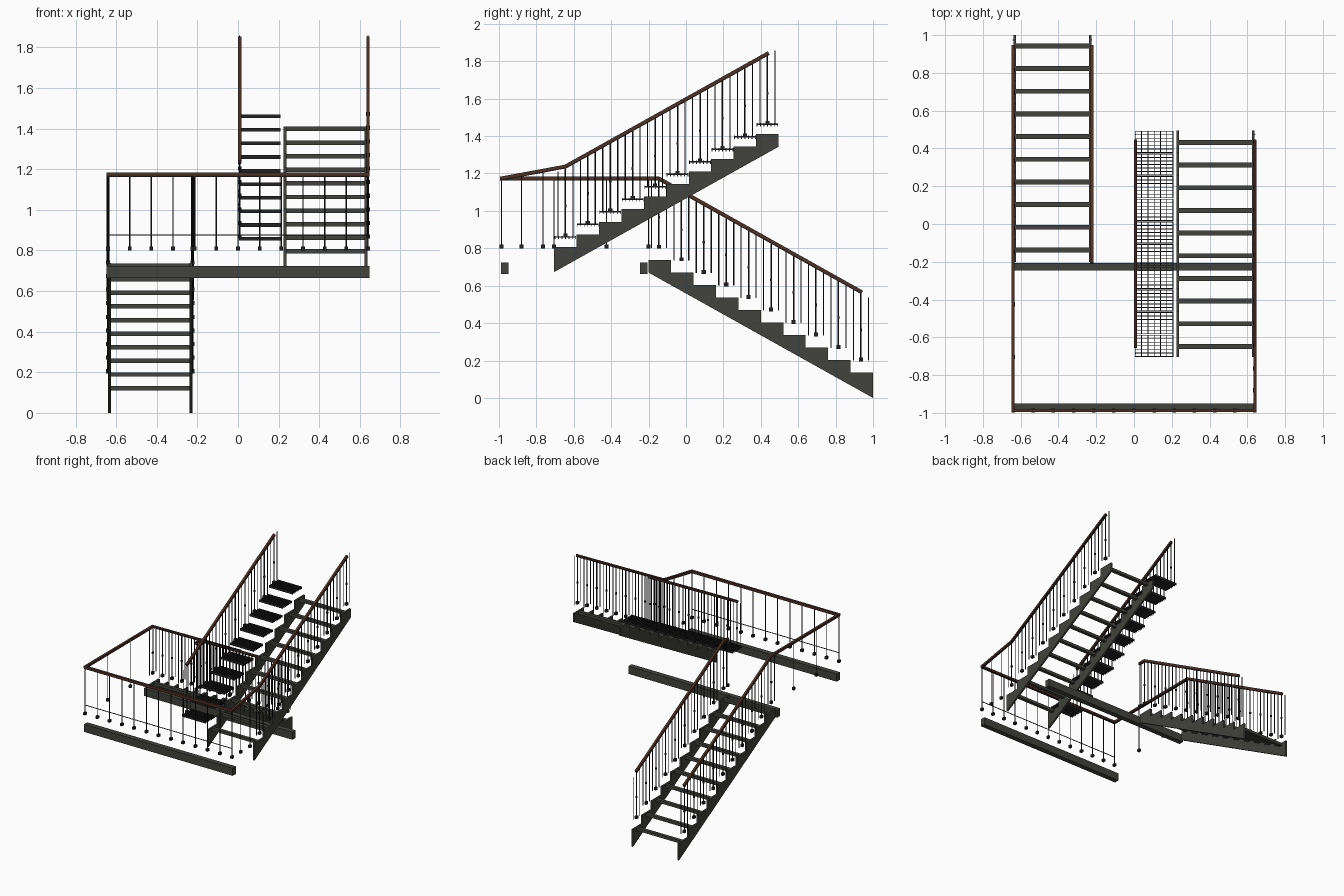
import bpy, bmesh
from mathutils import Vector, Matrix

if "Cube" in bpy.data.objects:
    bpy.data.objects.remove(bpy.data.objects["Cube"])

STEPS, RUN, RISE = 10, 0.12, 0.067


def material(name, rgb):
    m = bpy.data.materials.new(name)
    m.use_nodes = True
    m.diffuse_color = (*rgb, 1)
    m.node_tree.nodes["Principled BSDF"].inputs["Base Color"].default_value = (*rgb, 1)
    return m


STEEL = material("grey steel", (0.055, 0.055, 0.047))
IRON = material("black iron", (0.016, 0.016, 0.016))
WOOD = material("brown wood", (0.08, 0.03, 0.018))


def finish(bm, name, mat, smooth=False):
    bmesh.ops.recalc_face_normals(bm, faces=bm.faces)
    mesh = bpy.data.meshes.new(name)
    bm.to_mesh(mesh)
    bm.free()
    mesh.materials.append(mat)
    ob = bpy.data.objects.new(name, mesh)
    bpy.context.collection.objects.link(ob)
    if smooth:
        bpy.ops.object.select_all(action="DESELECT")
        bpy.context.view_layer.objects.active = ob
        ob.select_set(True)
        bpy.ops.object.shade_smooth_by_angle()


def box(bm, center, size):
    mat = Matrix.Translation(center) @ Matrix.Diagonal((*size, 1))
    bmesh.ops.create_cube(bm, size=1, matrix=mat)


def rod(bm, a, b, radius):
    a, b = Vector(a), Vector(b)
    rot = (b - a).to_track_quat("Z", "Y").to_matrix().to_4x4()
    bmesh.ops.create_cone(bm, cap_ends=True, segments=8, radius1=radius, radius2=radius,
                          depth=(b - a).length, matrix=Matrix.Translation((a + b) / 2) @ rot)


def post(bm, x, y, z, top, radius=0.003):
    """Baluster standing on a square foot."""
    rod(bm, (x, y, z), (x, y, top), radius)
    box(bm, (x, y, z), (0.018, 0.022, 0.02))


def sweep(name, points, mat, width, height, drop):
    """Rectangular section swept along a path, mitred at the bends."""
    bm = bmesh.new()
    pts = [Vector(p) for p in points]
    rings = []
    for i, p in enumerate(pts):
        d = (pts[min(i + 1, len(pts) - 1)] - pts[max(i - 1, 0)]).normalized()
        side = d.cross(Vector((0, 0, 1))).normalized()
        up = side.cross(d).normalized()
        rings.append([bm.verts.new(p + side * s * width / 2 + up * (t * height / 2 - drop))
                      for s, t in ((-1, -1), (1, -1), (1, 1), (-1, 1))])
    for r, s in zip(rings, rings[1:]):
        for k in range(4):
            n = (k + 1) % 4
            bm.faces.new((r[k], r[n], s[n], s[k]))
    bm.faces.new(rings[0])
    bm.faces.new(rings[-1])
    finish(bm, name, mat)


def handrail(name, points):
    """Wooden grip on a black iron bar."""
    sweep(name, points, WOOD, 0.017, 0.015, -0.002)
    sweep(name + "_core", points, IRON, 0.014, 0.006, 0.0085)


def stringer(name, x, y0, z0, way):
    """Sawtooth side plate climbing in the way direction along y."""
    outline = [(y0, z0)]
    for i in range(STEPS):
        top = z0 + 0.135 + RISE * i
        outline += [(y0 + way * RUN * i, top), (y0 + way * RUN * (i + 1), top)]
    outline.append((y0 + way * RUN * STEPS, z0 + RISE * STEPS))
    bm = bmesh.new()
    face = bm.faces.new([bm.verts.new((x - 0.007, y, z)) for y, z in outline])
    ext = bmesh.ops.extrude_face_region(bm, geom=[face])
    moved = [v for v in ext["geom"] if isinstance(v, bmesh.types.BMVert)]
    bmesh.ops.translate(bm, verts=moved, vec=(0.014, 0, 0))
    finish(bm, name, STEEL)


def step_bars(name, x0, x1, y0, z0, way):
    bm = bmesh.new()
    for i in range(STEPS):
        y = y0 + way * (0.057 + RUN * i)
        box(bm, ((x0 + x1) / 2, y, z0 + 0.122 + RISE * i), (x1 - x0, 0.026, 0.022))
    finish(bm, name, STEEL)


def flight_balusters(name, x, y0, z0, way, height):
    """One footed, collared post and two thin bars on each step."""
    bm = bmesh.new()
    for i in range(STEPS):
        y, z = y0 + way * RUN * i, z0 + RISE * i
        post(bm, x, y, z, z + height, 0.004)
        box(bm, (x, y, z + 0.158), (0.011, 0.011, 0.014))
        for k in (-1, 1):
            rod(bm, (x, y + k * 0.04, z - 0.005),
                (x, y + k * 0.04, z + height + way * k * 0.0223 - 0.006), 0.003)
    finish(bm, name, IRON, True)


# Lower flight
for side, x in (("right", -0.632), ("left", -0.232)):
    stringer("lower_stringer_" + side, x, 1.0, 0.0, -1)
step_bars("lower_step_bars", -0.632, -0.232, 1.0, 0.0, -1)
for side, x in (("right", -0.64), ("left", -0.224)):
    flight_balusters("lower_balusters_" + side, x, 0.935, 0.205, -1, 0.36)

# Upper flight
for side, x in (("right", 0.231), ("left", 0.631)):
    stringer("upper_stringer_" + side, x, -0.705, 0.673, 1)
step_bars("upper_step_bars", 0.231, 0.631, -0.705, 0.673, 1)
for side, x in (("right", 0.008), ("left", 0.64)):
    flight_balusters("upper_balusters_" + side, x, -0.645, 0.868, 1, 0.37)

# Grated treads
bm = bmesh.new()
for i in range(STEPS):
    y, z = -0.645 + RUN * i, 0.858 + RISE * i
    for k in range(7):
        box(bm, (0.107, y - 0.056 + k * 0.0187, z), (0.206, 0.004, 0.018))
        box(bm, (0.007 + k * 0.0333, y, z + 0.003), (0.004, 0.116, 0.007))
finish(bm, "grated_treads", IRON)

# Landing beams
for name, y in (("front_beam", -0.97), ("rear_beam", -0.227)):
    bm = bmesh.new()
    box(bm, (0, y, 0.694), (1.294, 0.04, 0.06))
    finish(bm, name, STEEL)

# Landing balusters and low rod
bm = bmesh.new()
for i in range(13):
    post(bm, -0.64 + i * 1.28 / 12, -0.987, 0.81, 1.17)
for y in (-0.705, -0.425):
    post(bm, -0.64, y, 0.81, 1.17)
for y, top in ((-0.88, 1.19), (-0.765, 1.212)):
    post(bm, 0.64, y, 0.81, top)
post(bm, -0.224, -0.2, 0.81, 1.17)
rod(bm, (-0.64, -0.987, 0.876), (0.64, -0.987, 0.876), 0.003)
finish(bm, "landing_balusters", IRON, True)

# Handrails
handrail("front_handrail", [(-0.646, -0.987, 1.174), (0.646, -0.987, 1.174)])
handrail("right_handrail", [(-0.64, -0.99, 1.174), (-0.64, -0.145, 1.174),
                            (-0.64, 0.942, 0.565)])
handrail("inner_lower_handrail", [(-0.224, -0.205, 1.174), (-0.224, -0.145, 1.174),
                                  (-0.224, 0.942, 0.565)])
handrail("left_handrail", [(0.64, -0.99, 1.174), (0.64, -0.645, 1.238),
                           (0.64, 0.442, 1.845)])
handrail("inner_upper_handrail", [(0.008, -0.65, 1.235), (0.008, 0.442, 1.845)])
